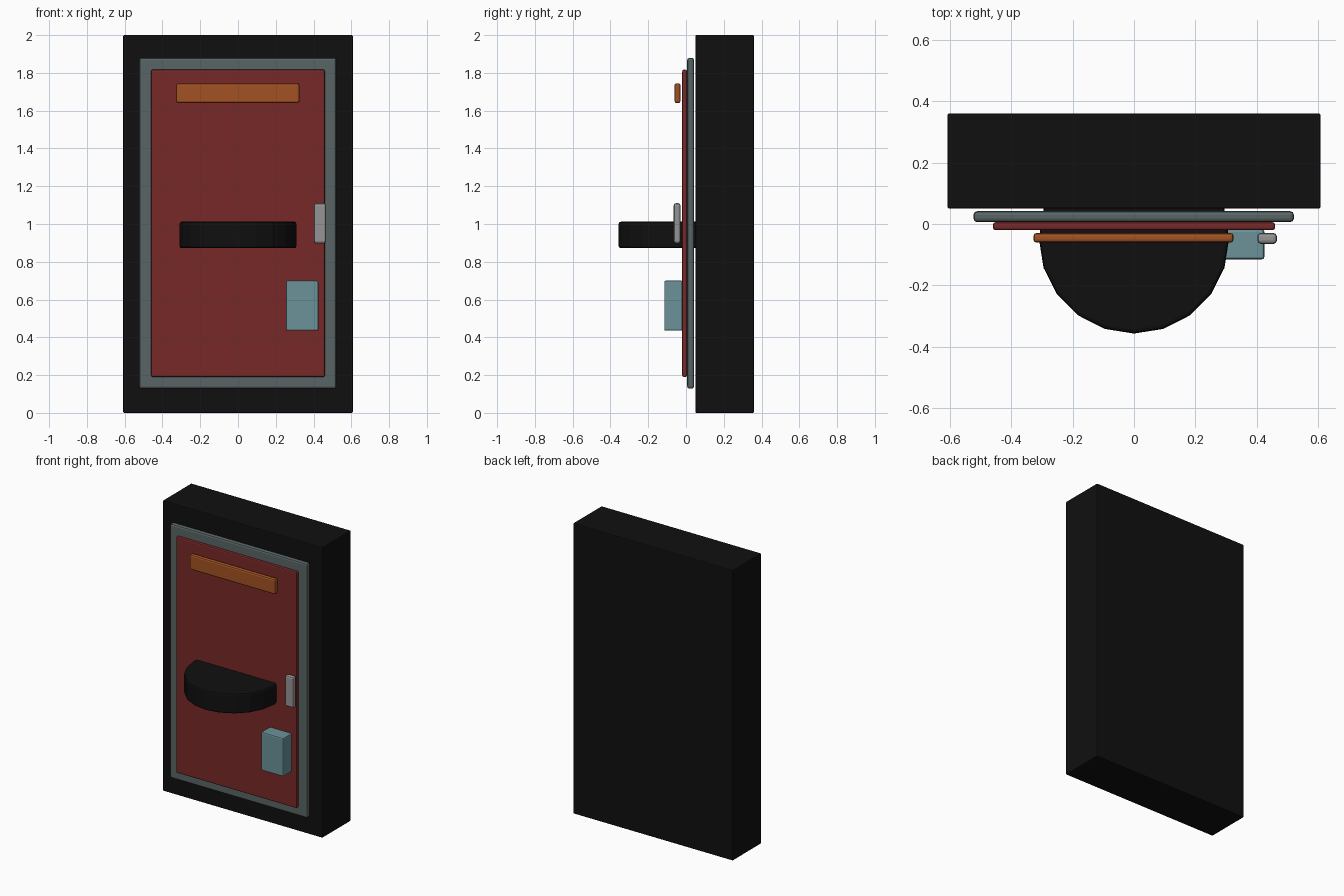
import bpy, bmesh, math

if "Cube" in bpy.data.objects:
    bpy.data.objects.remove(bpy.data.objects["Cube"])


def mat(name, r, g, b):
    m = bpy.data.materials.new(name)
    m.diffuse_color = (r, g, b, 1)
    m.use_nodes = True
    m.node_tree.nodes["Principled BSDF"].inputs["Base Color"].default_value = m.diffuse_color
    return m


black = mat("black", 0.005, 0.005, 0.005)
grey = mat("slate grey", 0.10, 0.13, 0.13)
red = mat("dark red", 0.19, 0.022, 0.022)
orange = mat("orange", 0.36, 0.085, 0.016)
silver = mat("silver", 0.30, 0.30, 0.30)
teal = mat("pale teal", 0.145, 0.29, 0.32)


def finish(name, bm, material, bevel, segments):
    me = bpy.data.meshes.new(name)
    bm.to_mesh(me)
    bm.free()
    ob = bpy.data.objects.new(name, me)
    bpy.context.collection.objects.link(ob)
    me.materials.append(material)
    mod = ob.modifiers.new("rounded_edges", 'BEVEL')
    mod.width = bevel
    mod.segments = segments
    mod.limit_method = 'ANGLE'
    mod.angle_limit = math.radians(40)
    return ob


def box(name, x, y, z, material, bevel, segments=2):
    bm = bmesh.new()
    bmesh.ops.create_cube(bm, size=1)
    for v in bm.verts:
        v.co = [lo + (c + 0.5) * (hi - lo) for c, (lo, hi) in zip(v.co, (x, y, z))]
    return finish(name, bm, material, bevel, segments)


# Wall block, frame and door leaf
box("wall_block", (-0.608, 0.608), (0.05, 0.36), (0, 2), black, 0.006)
box("door_frame", (-0.523, 0.521), (0.006, 0.042), (0.128, 1.88), grey, 0.012)
box("door_panel", (-0.46, 0.46), (-0.02, 0.006), (0.19, 1.817), red, 0.009)

# Fittings on the door
box("sign_plate", (-0.328, 0.325), (-0.061, -0.029), (1.64, 1.745), orange, 0.011)
box("door_handle", (0.402, 0.466), (-0.065, -0.029), (0.897, 1.11), silver, 0.012)
box("lock_box", (0.255, 0.425), (-0.115, -0.018), (0.435, 0.70), teal, 0.008)

# Round shelf: full disc passing through the door
bm = bmesh.new()
bmesh.ops.create_cone(bm, cap_ends=True, segments=20, radius1=0.31, radius2=0.31, depth=0.14)
bmesh.ops.translate(bm, verts=bm.verts, vec=(0, -0.047, 0.942))
finish("round_shelf", bm, black, 0.012, 2)
